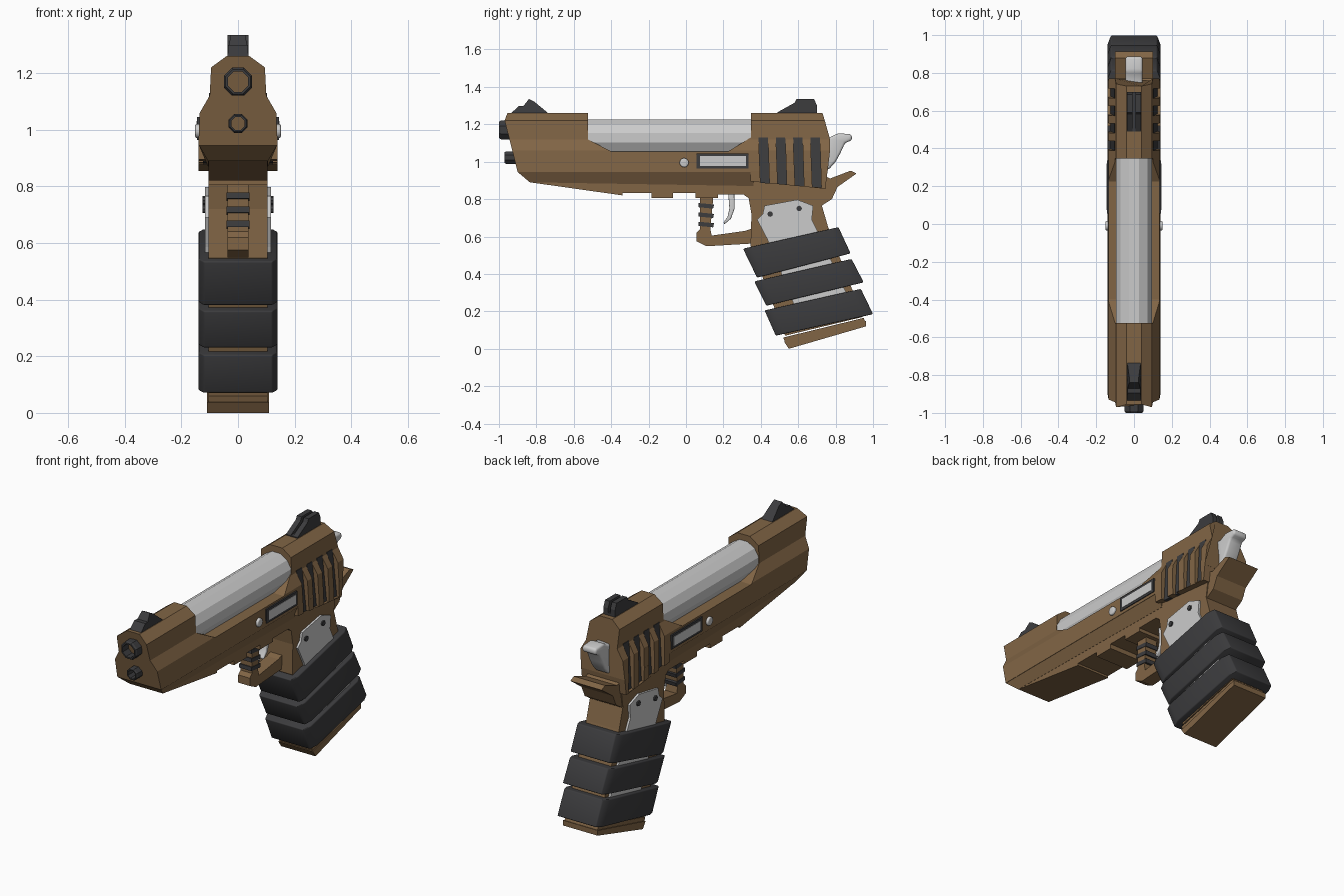
import bpy, bmesh, math
from mathutils import Vector


def material(name, rgb):
    m = bpy.data.materials.new(name)
    m.diffuse_color = (*rgb, 1)
    return m


BROWN = material("tan_metal", (0.22, 0.13, 0.06))
DARK = material("dark_rubber", (0.045, 0.045, 0.048))


def finish(name, bm, mat=None):
    bmesh.ops.recalc_face_normals(bm, faces=bm.faces)
    me = bpy.data.meshes.new(name)
    bm.to_mesh(me)
    bm.free()
    ob = bpy.data.objects.new(name, me)
    bpy.context.collection.objects.link(ob)
    if mat:
        me.materials.append(mat)
    return ob


def loft(name, rings, mat=None, closed=False):
    """Skin a list of equal-length rings; cap the ends unless closed."""
    bm = bmesh.new()
    vs = [[bm.verts.new(p) for p in r] for r in rings]
    n = len(vs[0])
    for k in range(len(vs) if closed else len(vs) - 1):
        a, b = vs[k], vs[(k + 1) % len(vs)]
        for i in range(n):
            j = (i + 1) % n
            bm.faces.new((a[i], a[j], b[j], b[i]))
    if not closed:
        bm.faces.new(vs[0])
        bm.faces.new(vs[-1])
    return finish(name, bm, mat)


def prism(name, prof, hw, mat=None, inner=None):
    """Side profile (y, z) extruded in x; hw / inner may vary per point."""
    hw = hw if isinstance(hw, list) else [hw] * len(prof)
    inner = inner or [-h for h in hw]
    return loft(name, [[(x, y, z) for x, (y, z) in zip(xs, prof)] for xs in (inner, hw)], mat)


def lathe(name, prof, z, n, mat=None, closed=False):
    """Rings of (radius, y) around an axis along y at height z."""
    ang = [math.tau * (i + 0.5) / n for i in range(n)]
    return loft(name, [[(r * math.sin(a), y, z + r * math.cos(a)) for a in ang] for r, y in prof],
                mat, closed)


def pin(name, y, z, r, hw, mat=None, n=12):
    prof = [(y + r * math.cos(math.tau * i / n), z + r * math.sin(math.tau * i / n)) for i in range(n)]
    return prism(name, prof, hw, mat)


def cut(targets, cutter):
    cutter.hide_render = True
    for ob in targets:
        m = ob.modifiers.new("cut", "BOOLEAN")
        m.operation, m.solver, m.object = "DIFFERENCE", "EXACT", cutter
        with bpy.context.temp_override(object=ob, active_object=ob, selected_objects=[ob]):
            bpy.ops.object.modifier_apply(modifier=m.name)
    bpy.data.objects.remove(cutter)


def soften(ob, width):
    m = ob.modifiers.new("bevel", "BEVEL")
    m.width, m.segments = width, 3
    for p in ob.data.polygons:
        p.use_smooth = True


# Slide: half section as (x, z, front y, rear y), mirrored and lofted
half = [(0.04, 1.26, -0.955, 0.73), (0.095, 1.22, -0.97, 0.742), (0.10, 1.12, -0.944, 0.77),
        (0.135, 1.06, -0.929, 0.77), (0.14, 0.945, -0.90, 0.757)]
sec = half + [(-x, z, f, r) for x, z, f, r in reversed(half)]
slide = loft("slide", [[(x, f, z) for x, z, f, r in sec], [(x, r, z) for x, z, f, r in sec]], BROWN)
cut([slide], prism("barrel_opening", [(-0.525, 1.4), (-0.525, 1.12), (-0.40, 1.055), (0.225, 1.055),
                                      (0.347, 1.13), (0.347, 1.4)], 0.3))
rear = prism("rear_slide_block", [(0.345, 0.95), (0.345, 0.895), (0.745, 0.855), (0.757, 0.95)], 0.14, BROWN)

# Rear grip slots with dark inserts
for i in range(4):
    y, b = 0.388 + i * 0.0925, 0.887 - i * 0.007
    prof = [(y, 1.13), (y + 0.05, 1.13), (y + 0.058, b - 0.004), (y + 0.01, b)]
    deep = [0.099, 0.099, 0.121, 0.121]
    for s in (1, -1):
        cut([slide, rear], prism("slot", prof, [0.25 * s] * 4, None, [d * s for d in deep]))
    prism(f"slot_insert_{i}", prof, [d + 0.003 for d in deep], DARK)

# Barrel and muzzles
lathe("barrel", [(0.1, -0.54), (0.1, 0.36)], 1.128, 12)
lathe("muzzle", [(0.047, -1.0), (0.054, -0.99), (0.054, -0.9), (0.039, -0.9), (0.039, -1.0)], 1.17, 8, DARK, True)
lathe("lower_muzzle", [(0.031, -0.97), (0.036, -0.963), (0.036, -0.85), (0.025, -0.85), (0.025, -0.97)],
      1.022, 8, DARK, True)

# Frame: flared strip, underside with stepped rail blocks
prism("frame_skirt", [(-0.90, 0.945), (-0.835, 0.89), (0.36, 0.87), (0.36, 0.945)],
      [0.138, 0.106, 0.106, 0.138], BROWN)
prism("frame_underside", [(-0.86, 0.912), (-0.835, 0.89), (-0.34, 0.82), (-0.34, 0.832), (-0.185, 0.832),
                          (-0.185, 0.805), (-0.07, 0.805), (-0.07, 0.832), (0.05, 0.832), (0.05, 0.805),
                          (0.17, 0.805), (0.17, 0.825), (0.36, 0.825), (0.36, 0.93)], 0.105, BROWN)

# Side window, pin
prism("window_frame", [(0.055, 0.963), (0.335, 0.963), (0.335, 1.045), (0.055, 1.045)], 0.144, DARK)
prism("window_plate", [(0.075, 0.977), (0.32, 0.977), (0.32, 1.03), (0.075, 1.03)], 0.146)
soften(pin("side_pin", -0.01, 0.995, 0.025, 0.151), 0.006)

# Sights
prism("front_sight", [(-0.945, 1.25), (-0.895, 1.297), (-0.87, 1.297), (-0.84, 1.335), (-0.81, 1.32),
                      (-0.725, 1.25)], [0.037, 0.035, 0.033, 0.025, 0.025, 0.037], DARK)
sight = [(0.49, 1.25), (0.49, 1.265), (0.58, 1.315), (0.59, 1.335), (0.685, 1.335), (0.70, 1.30), (0.70, 1.25)]
for s, side in ((1, "right"), (-1, "left")):
    prism(f"rear_sight_{side}", sight, [0.037 * s] * 7, DARK, [0.007 * s] * 7)
prism("rear_sight_base", [(0.49, 1.25), (0.49, 1.265), (0.70, 1.275), (0.70, 1.25)], 0.03, DARK)

# Hammer
soften(prism("hammer", [(0.74, 1.13), (0.77, 1.13), (0.81, 1.152), (0.885, 1.147), (0.888, 1.115), (0.85, 1.10),
                        (0.825, 1.045), (0.80, 1.0), (0.765, 0.96), (0.74, 0.96)], 0.045), 0.014)

# Grip frame and tang
prism("grip_frame", [(0.30, 0.90), (0.30, 0.83), (0.335, 0.805), (0.35, 0.72), (0.345, 0.55), (0.53, 0.07),
                     (0.945, 0.17), (0.76, 0.65), (0.725, 0.77), (0.745, 0.90)], 0.105, BROWN)
prism("tang", [(0.68, 0.94), (0.75, 0.92), (0.77, 0.91), (0.88, 0.952), (0.912, 0.937), (0.81, 0.865),
               (0.78, 0.80), (0.725, 0.765), (0.68, 0.765)], 0.1, BROWN)

# Trigger guard with dark ribs, trigger
prism("trigger_guard", [(0.075, 0.83), (0.075, 0.64), (0.055, 0.62), (0.055, 0.575), (0.11, 0.548), (0.36, 0.563),
                        (0.36, 0.645), (0.315, 0.63), (0.137, 0.605), (0.13, 0.64), (0.148, 0.83)], 0.037, BROWN)
for i, z in enumerate((0.765, 0.715, 0.665)):
    prism(f"guard_rib_{i}", [(0.068, z + 0.014), (0.066, z - 0.008), (0.145, z - 0.016), (0.15, z + 0.006)],
          0.04, DARK)
soften(prism("trigger", [(0.225, 0.84), (0.232, 0.75), (0.222, 0.705), (0.20, 0.675), (0.205, 0.665),
                         (0.24, 0.695), (0.26, 0.75), (0.258, 0.84)], 0.022), 0.006)

# Silver grip panel and screws
prism("grip_panel", [(0.42, 0.765), (0.595, 0.797), (0.68, 0.765), (0.673, 0.69), (0.71, 0.615), (0.88, 0.25),
                     (0.60, 0.18), (0.435, 0.585), (0.38, 0.69), (0.41, 0.72)], 0.117)
for i, (y, z) in enumerate(((0.45, 0.72), (0.605, 0.75))):
    pin(f"grip_screw_{i}", y, z, 0.015, 0.125, DARK, 8)

# Three rubber bands, chamfered front and rear
bands = [[(0.305, 0.535), (0.815, 0.65), (0.88, 0.51), (0.38, 0.38)],
         [(0.365, 0.36), (0.885, 0.48), (0.95, 0.355), (0.43, 0.23)],
         [(0.42, 0.205), (0.935, 0.32), (1.0, 0.185), (0.48, 0.07)]]
for i, pts in enumerate(bands):
    a, b, c, d = [Vector(p) for p in pts]
    rings = []
    for x, t in ((-0.14, 0.09), (-0.122, 0), (0.122, 0), (0.14, 0.09)):
        ring = [a.lerp(b, t), b.lerp(a, t), c.lerp(d, t), d.lerp(c, t)]
        rings.append([(x, p.x, p.y) for p in ring])
    band = loft(f"grip_band_{i}", rings, DARK)
    soften(band, 0.006)

# Magazine base
prism("magazine_plate", [(0.52, 0.06), (0.95, 0.165), (0.96, 0.14), (0.53, 0.035)], 0.105, BROWN)
prism("magazine_base", [(0.525, 0.037), (0.963, 0.15), (0.963, 0.12), (0.55, 0.0)], 0.11, BROWN)
